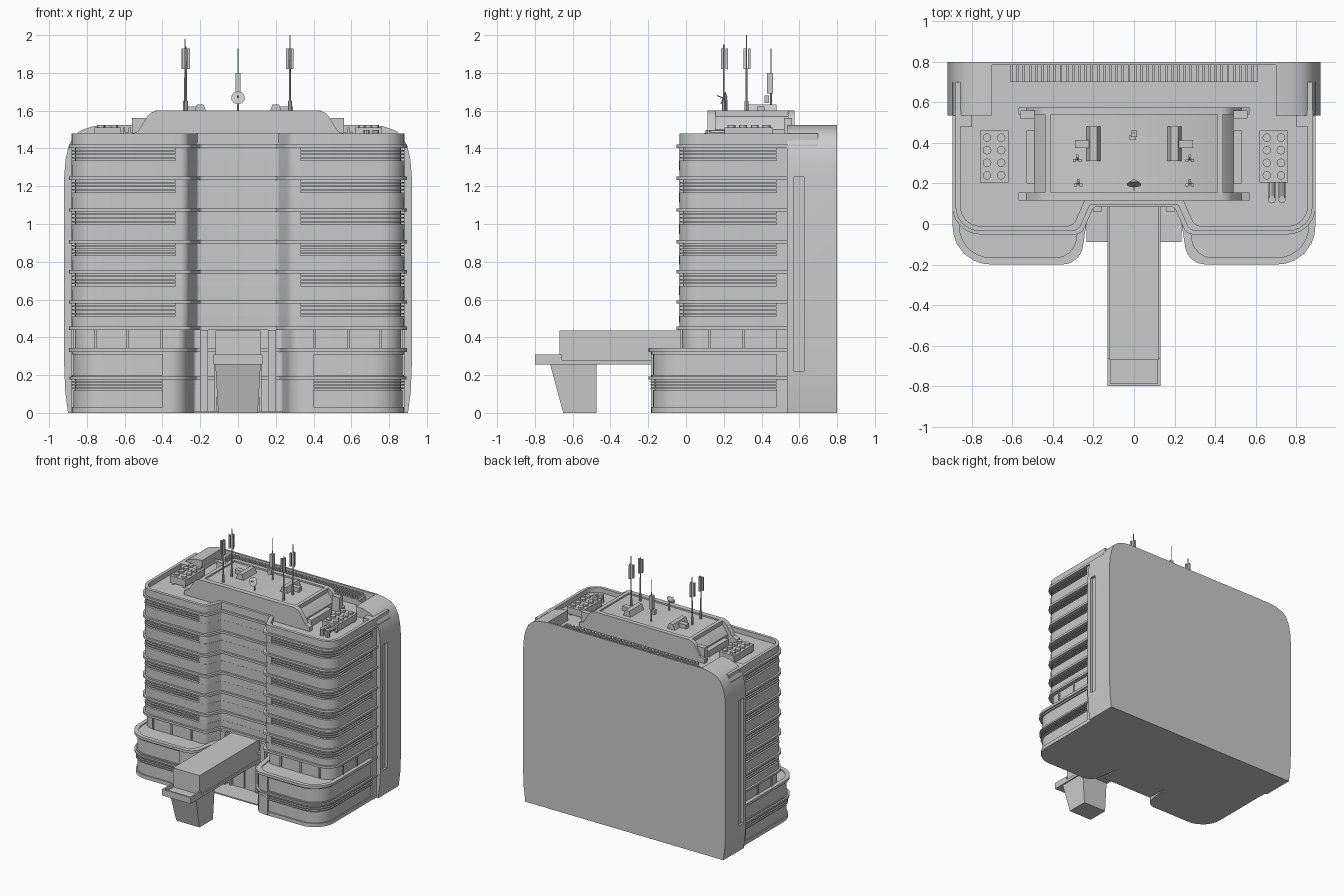
import bpy, bmesh, math
from mathutils import Vector, Matrix

if "Cube" in bpy.data.objects:
    bpy.data.objects.remove(bpy.data.objects["Cube"])


def finish(name, bm):
    bmesh.ops.recalc_face_normals(bm, faces=bm.faces)
    me = bpy.data.meshes.new(name)
    bm.to_mesh(me)
    bm.free()
    ob = bpy.data.objects.new(name, me)
    bpy.context.collection.objects.link(ob)
    return ob


def add_loft(bm, rings):
    vs = [[bm.verts.new(p) for p in r] for r in rings]
    n = len(vs[0])
    for a, b in zip(vs, vs[1:]):
        for i in range(n):
            bm.faces.new((a[i], a[(i + 1) % n], b[(i + 1) % n], b[i]))
    bm.faces.new(vs[0][::-1])
    bm.faces.new(vs[-1])


def add_box(bm, x0, x1, y0, y1, z0, z1):
    add_loft(bm, [[(x0, y0, z), (x1, y0, z), (x1, y1, z), (x0, y1, z)] for z in (z0, z1)])


def boxes(name, items, mirror=False):
    bm = bmesh.new()
    for b in items:
        add_box(bm, *b)
        if mirror:
            add_box(bm, -b[1], -b[0], *b[2:])
    return finish(name, bm)


def add_cyl(bm, p, q, r, r2=None, n=10):
    p, q = Vector(p), Vector(q)
    d = q - p
    m = Matrix.Translation((p + q) / 2) @ d.to_track_quat('Z', 'Y').to_matrix().to_4x4()
    bmesh.ops.create_cone(bm, cap_ends=True, segments=n, radius1=r,
                          radius2=r if r2 is None else r2, depth=d.length, matrix=m)


def fillet(corners, n=6):
    out = []
    for i, (x, y, r) in enumerate(corners):
        p = Vector((x, y))
        if r <= 0:
            out.append(p)
            continue
        a = (Vector(corners[i - 1][:2]) - p).normalized()
        b = (Vector(corners[i + 1][:2]) - p).normalized()
        half = a.angle(b) / 2
        c = p + (a + b).normalized() * (r / math.sin(half))
        s, e = p + a * (r / math.tan(half)) - c, p + b * (r / math.tan(half)) - c
        for k in range(n + 1):
            t = k / n
            out.append(c + (s.lerp(e, t)).normalized() * r)
    return out


def half_plan(kind, o):
    fy, r, xi, xr, ri = {'tower': (-.035, .12, .275, .215, .05),
                         'base': (-.185, .17, .28, .235, .10)}[kind]
    return fillet([(.88 + o, .7, 0), (.88 + o, fy - o, r + o), (xi - o, fy - o, ri),
                   (xr - o, .1 - o, .02), (0, .1 - o, 0)])


def plan(kind, o, z, clip=None):
    h = half_plan(kind, o)
    if clip:   # keep only the middle part of the plan
        fy = min(p.y for p in h)
        h = [Vector((clip, .5)), Vector((clip, fy))] + [p for p in h if p.x < clip]
    pts = h + [Vector((-p.x, p.y)) for p in h[-2::-1]]
    return [(p.x, p.y, z) for p in pts]


def loft(name, kind, profile, clip=None):
    bm = bmesh.new()
    add_loft(bm, [plan(kind, o, z, clip) for z, o in profile])
    return finish(name, bm)


# tower: stacked storeys with ledge, louvred recess and spandrel
ledges = [.45, .588, .748, .908, 1.075, 1.243, 1.412]
prof = [(.33, -.016), (.44, -.016)]
for i, z in enumerate(ledges):
    if i:
        prof += [(z - .075, .002), (z - .075, -.018), (z - .01, -.018)]
    prof += [(z - .01, .016), (z + .008, .016), (z + .008, 0)]
prof += [(1.478, 0), (1.478, -.025), (1.44, -.025)]
loft('tower_floors', 'tower', prof)

# tower middle walls that interrupt the louvre bands
for i, z in enumerate(ledges[1:]):
    loft(f'tower_middle_wall_{i}', 'tower', [(z - .08, .001), (z - .005, .001)], .33)
    for k in range(3):
        zz = z - .066 + k * .019
        loft(f'tower_louvre_{i}_{k}', 'tower', [(zz, -.002), (zz + .008, -.002)])

# low wide base
loft('base_floors', 'base', [
    (0, 0), (.03, 0), (.03, -.01), (.12, -.01), (.12, -.018), (.178, -.018), (.178, .013), (.192, .013),
    (.192, 0), (.20, 0), (.20, -.01), (.31, -.01), (.31, 0), (.322, 0), (.322, .014), (.343, .014),
    (.343, -.02), (.335, -.02)])
loft('base_middle_wall', 'base', [(.0, .001), (.325, .001)], .40)
for k in range(3):
    zz = .127 + k * .017
    loft(f'base_louvre_{k}', 'base', [(zz, .002), (zz + .008, .002)])

# plain rear columns ending the side windows, and mullions above the base
boxes('side_rear_column', [(.8, .882, .48, .56, 0, 1.478)], True)
boxes('base_roof_mullions', [(x, x + .012, -.03, 0, .34, .445) for x in (.4, .58, .75)]
      + [(.855, .872, y, y + .012, .34, .445) for y in (.12, .3)], True)

# rear slab with rounded shoulders and open roof middle
half = [(.9, 0), (.915, .12), (.92, .25), (.92, 1.25), (.913, 1.34), (.897, 1.41), (.87, 1.465),
        (.83, 1.497), (.77, 1.517), (.7, 1.525), (.7, 1.44)]
outline = half + [(-x, z) for x, z in half[::-1]]
bm = bmesh.new()
add_loft(bm, [[(x, y, z) for x, z in outline] for y in (.535, .8)])
slab = finish('rear_slab', bm)
cutter = boxes('slot_cutter', [(.9, 1, .57, .625, .22, 1.25)], True)
cutter.hide_render = True
mod = slab.modifiers.new('side_slots', 'BOOLEAN')
mod.object = cutter
mod.solver = 'EXACT'
bpy.context.view_layer.objects.active = slab
bpy.ops.object.modifier_apply(modifier=mod.name)
bpy.data.objects.remove(cutter)
boxes('rear_parapet', [(-.71, .71, .785, .8, 1.43, 1.525)])
boxes('rear_roof_grille', [(-.61, .61, .70, .79, 1.43, 1.485)]
      + [(-.61 + i * .0305, -.598 + i * .0305, .70, .788, 1.48, 1.51) for i in range(40)])

# penthouse with sloping ends, end frames and recessed roof
def trapezoid(name, pts, spans):
    bm = bmesh.new()
    ring = pts + [(-x, z) for x, z in pts[::-1]]
    for y0, y1 in spans:
        add_loft(bm, [[(x, y, z) for x, z in ring] for y in (y0, y1)])
    return finish(name, bm)

trapezoid('penthouse', [(.49, 1.43), (.49, 1.5), (.435, 1.575), (.41, 1.588)], [(.13, .56)])
trapezoid('penthouse_end_frames', [(.57, 1.43), (.57, 1.475), (.53, 1.49), (.48, 1.57), (.46, 1.59), (.43, 1.6)],
          [(.115, .155), (.54, .575)])
boxes('penthouse_roof_rim', [(.41, .44, .15, .545, 1.56, 1.6)], True)
boxes('penthouse_front_link', [(-.22, .22, .095, .13, 1.43, 1.482)])
boxes('penthouse_side_brackets', [(.49, .56, .52, .56, 1.44, 1.56), (.49, .53, .2, .46, 1.44, 1.49)], True)

# cooling units with fans, pipes
bm = bmesh.new()
for s in (-1, 1):
    x0, x1 = sorted((s * .62, s * .76))
    add_box(bm, x0, x1, .205, .46, 1.455, 1.51)
    for x in (.655, .725):
        for j in range(4):
            y = .24 + j * .062
            add_cyl(bm, (s * x, y, 1.505), (s * x, y, 1.525), .021, n=12)
    for x in (.64, .74):
        for y in (.22, .44):
            add_box(bm, s * x - .008, s * x + .008, y - .008, y + .008, 1.435, 1.46)
for x in (.68, .73):
    add_cyl(bm, (x, .21, 1.48), (x, .12, 1.48), .018)
    add_cyl(bm, (x, .12, 1.498), (x, .12, 1.43), .018)
finish('cooling_units', bm)

# wedge-shaped vents on the penthouse
bm = bmesh.new()
for s in (-1, 1):
    add_loft(bm, [[(s * .2 + a * w, y, z) for a, y in ((-1, .31), (1, .31), (1, .48), (-1, .48))]
                  for z, w in ((1.585, .035), (1.632, .018))])
    x0, x1 = sorted((s * .22, s * .29))
    add_box(bm, x0, x1, .375, .415, 1.585, 1.622)
finish('roof_vents', bm)

# antenna masts
bm = bmesh.new()
for x, y, top in ((-.28, .32, 1.98), (.275, .32, 2.0), (-.275, .2, 1.94), (.275, .2, 1.95)):
    add_cyl(bm, (x, y, 1.585), (x, y, top), .006, .003, 8)
    add_cyl(bm, (x, y, 1.585), (x, y, 1.65), .01, n=8)
    for k in range(3):
        a = math.radians(90 + 120 * k)
        cx, cy = x + .015 * math.cos(a), y + .015 * math.sin(a)
        add_box(bm, cx - .007, cx + .007, cy - .007, cy + .007, 1.82, 1.93)
add_cyl(bm, (0, .45, 1.585), (0, .45, 1.93), .006, .002, 8)
add_box(bm, -.014, .014, .43, .46, 1.69, 1.8)
add_box(bm, -.022, .01, .415, .44, 1.64, 1.68)
finish('antenna_masts', bm)

# satellite dish
bm = bmesh.new()
add_cyl(bm, (0, .215, 1.585), (0, .215, 1.66), .006, n=8)
add_cyl(bm, (0, .195, 1.668), (0, .215, 1.66), .036, .012, 16)
add_cyl(bm, (0, .165, 1.68), (0, .2, 1.666), .003, n=6)
finish('satellite_dish', bm)

# entrance canopy: long beam, tray with raised rim, tapered leg
boxes('canopy_beam', [(-.12, .12, -.67, .11, .265, .437)])
boxes('canopy_tray', [(-.13, .13, -.8, .1, .257, .28), (-.13, .13, -.8, -.787, .27, .308)])
boxes('canopy_tray_side_rims', [(.117, .13, -.8, -.66, .27, .308)], True)
bm = bmesh.new()
add_loft(bm, [[(-w, y0, z), (w, y0, z), (w, -.475, z), (-w, -.475, z)]
              for z, w, y0 in ((0, .105, -.65), (.26, .12, -.72))])
finish('canopy_leg', bm)

# entrance portal, doors and floor plate
boxes('entrance_columns', [(.16, .2, .06, .12, 0, .44), (.112, .125, .07, .11, 0, .26)], True)
boxes('entrance_doors', [(.006, .105, .085, .105, .01, .24)], True)
boxes('entrance_floor', [(-.235, .235, -.09, .11, 0, .01)])

# smooth the rounded parts while keeping edges sharp
bpy.ops.object.select_all(action='SELECT')
bpy.context.view_layer.objects.active = slab
bpy.ops.object.shade_smooth_by_angle(angle=math.radians(30))
